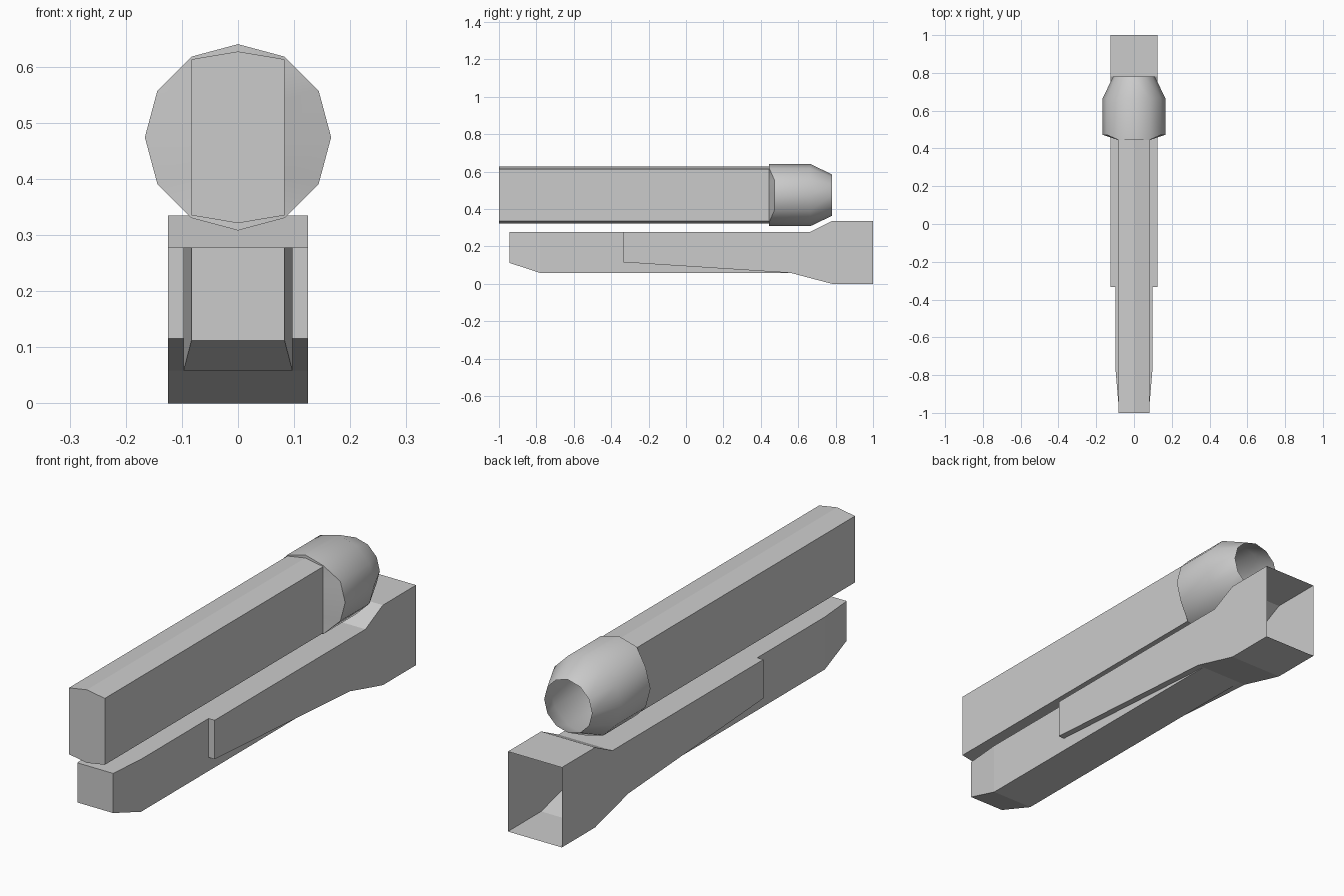
import bpy, bmesh, math

if "Cube" in bpy.data.objects:
    bpy.data.objects.remove(bpy.data.objects["Cube"])


def loft(name, rings, smooth=None):
    """Skin closed rings of points; cap the front, leave the back open."""
    bm = bmesh.new()
    loops = [[bm.verts.new(p) for p in ring] for ring in rings]
    n = len(loops[0])
    for a, b in zip(loops, loops[1:]):
        for i in range(n):
            j = (i + 1) % n
            bm.faces.new((a[i], a[j], b[j], b[i]))
    return finish(name, bm, loops[0], smooth)


def finish(name, bm, cap, smooth):
    if cap:
        bm.faces.new(cap)
    bmesh.ops.dissolve_degenerate(bm, dist=1e-5, edges=bm.edges[:])
    bmesh.ops.remove_doubles(bm, verts=bm.verts[:], dist=1e-5)
    bmesh.ops.recalc_face_normals(bm, faces=bm.faces[:])
    mesh = bpy.data.meshes.new(name)
    bm.to_mesh(mesh)
    bm.free()
    obj = bpy.data.objects.new(name, mesh)
    bpy.context.collection.objects.link(obj)
    if smooth:
        bpy.ops.object.select_all(action='DESELECT')
        obj.select_set(True)
        bpy.context.view_layer.objects.active = obj
        bpy.ops.object.shade_smooth_by_angle(angle=math.radians(smooth))
    return obj


# lower body: stepped cross-section (outer casing with a narrower keel)
def body_section(y, xo, xi, zt, zo, zb):
    half = [(xo, zt), (xo, zo), (xi, zo), (xi, zb)]
    return [(x, y, z) for x, z in half] + [(-x, y, z) for x, z in reversed(half)]


loft("lower_body", [body_section(*s) for s in (
    (-0.945, 0.083, 0.083, 0.278, 0.115, 0.112),
    (-0.78, 0.097, 0.097, 0.278, 0.115, 0.058),
    (-0.333, 0.097, 0.097, 0.278, 0.115, 0.058),
    (-0.333, 0.125, 0.097, 0.278, 0.115, 0.058),
    (0.56, 0.125, 0.097, 0.278, 0.058, 0.058),
    (0.665, 0.125, 0.097, 0.278, 0.03, 0.03),
    (0.78, 0.125, 0.097, 0.335, 0, 0),
    (1.0, 0.125, 0.097, 0.335, 0, 0))])

# upper bar: slab with shallow peaked top and bottom
ZC = 0.474
HEX = [(0.083, 0.139), (0, 0.153), (-0.083, 0.139),
       (-0.083, -0.139), (0, -0.153), (0.083, -0.139)]
loft("upper_bar", [[(x, y, ZC + z) for x, z in HEX] for y in (-1.0, 0.445)])


# muzzle: twelve-sided open sleeve whose back edge wraps onto the bar
def ring(y, r, side_y=None):
    pts = []
    for i in range(12):
        a = math.radians(30 * i)
        side = abs(math.cos(a)) > 0.6
        pts.append((r * math.cos(a), side_y if side and side_y else y,
                    ZC + r * math.sin(a)))
    return pts


bar_end = []
for i in range(12):
    a = math.radians(30 * i)
    c, s = math.cos(a), math.sin(a)
    if abs(c) > 0.6:
        bar_end.append((math.copysign(0.083, c), 0.445, ZC + s * 0.139))
    else:
        bar_end.append((0.166 * c, 0.445,
                        ZC + math.copysign(0.153 if abs(s) > 0.9 else 0.139, s)))
muzzle_rings = [bar_end, ring(0.445, 0.166, 0.472), ring(0.665, 0.166), ring(0.78, 0.111)]
bm = bmesh.new()
loops = [[bm.verts.new(p) for p in r] for r in muzzle_rings]
for a, b in zip(loops, loops[1:]):
    for i in range(12):
        j = (i + 1) % 12
        bm.faces.new((a[i], a[j], b[j], b[i]))
finish("muzzle", bm, None, 35)
